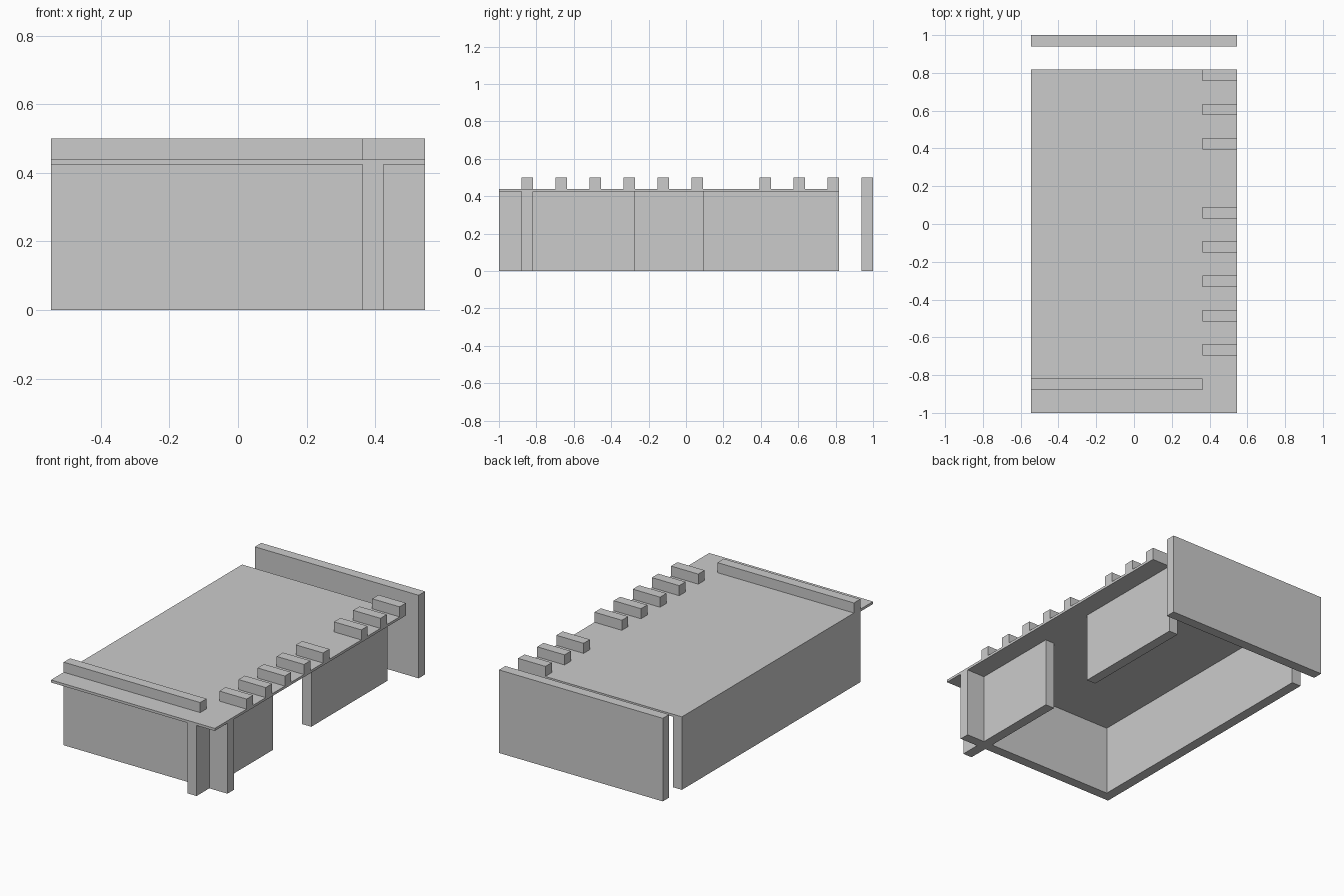
import bpy, bmesh

if "Cube" in bpy.data.objects:
    bpy.data.objects.remove(bpy.data.objects["Cube"])

U = 2 / 33          # layout module: plan is 18 x 33 modules
WALL_H = 7          # wall height
ROOF_T = 7.25       # top of roof slab
TOP = 8.25          # top of upper parts


def prism(name, outline, z0, z1):
    """Extrude a plan outline (modules, front edge at y=0) from z0 to z1."""
    bm = bmesh.new()
    base = [bm.verts.new((x * U, (y - 16.5) * U, z0 * U)) for x, y in outline]
    face = bm.faces.new(base)
    ext = bmesh.ops.extrude_face_region(bm, geom=[face])
    verts = [v for v in ext["geom"] if isinstance(v, bmesh.types.BMVert)]
    bmesh.ops.translate(bm, verts=verts, vec=(0, 0, (z1 - z0) * U))
    bmesh.ops.recalc_face_normals(bm, faces=bm.faces)
    mesh = bpy.data.meshes.new(name)
    bm.to_mesh(mesh)
    bm.free()
    obj = bpy.data.objects.new(name, mesh)
    bpy.context.collection.objects.link(obj)
    return obj


def box(name, x0, x1, y0, y1, z0, z1):
    return prism(name, [(x0, y0), (x1, y0), (x1, y1), (x0, y1)], z0, z1)


# Left, front and front-right walls with their crossing corner, in one outline
prism("main_walls", [
    (-9, 2), (6, 2), (6, 0), (7, 0), (7, 2), (9, 2), (9, 3), (7, 3),
    (7, 12), (6, 12), (6, 3), (-8, 3), (-8, 30), (-9, 30)], 0, WALL_H)

# Rear part of the right wall, beyond the entrance gap
box("rear_right_wall", 6, 7, 18, 30, 0, WALL_H)

# Free-standing back wall
box("back_wall", -9, 9, 32, 33, 0, TOP)

# Thin roof slab
box("roof_slab", -9, 9, 0, 30, WALL_H, ROOF_T)

# Front parapet and the row of short beams along the right edge
box("front_parapet", -9, 6, 2, 3, ROOF_T, TOP)
for i, y in enumerate((5, 8, 11, 14, 17, 23, 26, 29)):
    box(f"roof_beam_{i + 1}", 6, 9, y, y + 1, ROOF_T, TOP)
